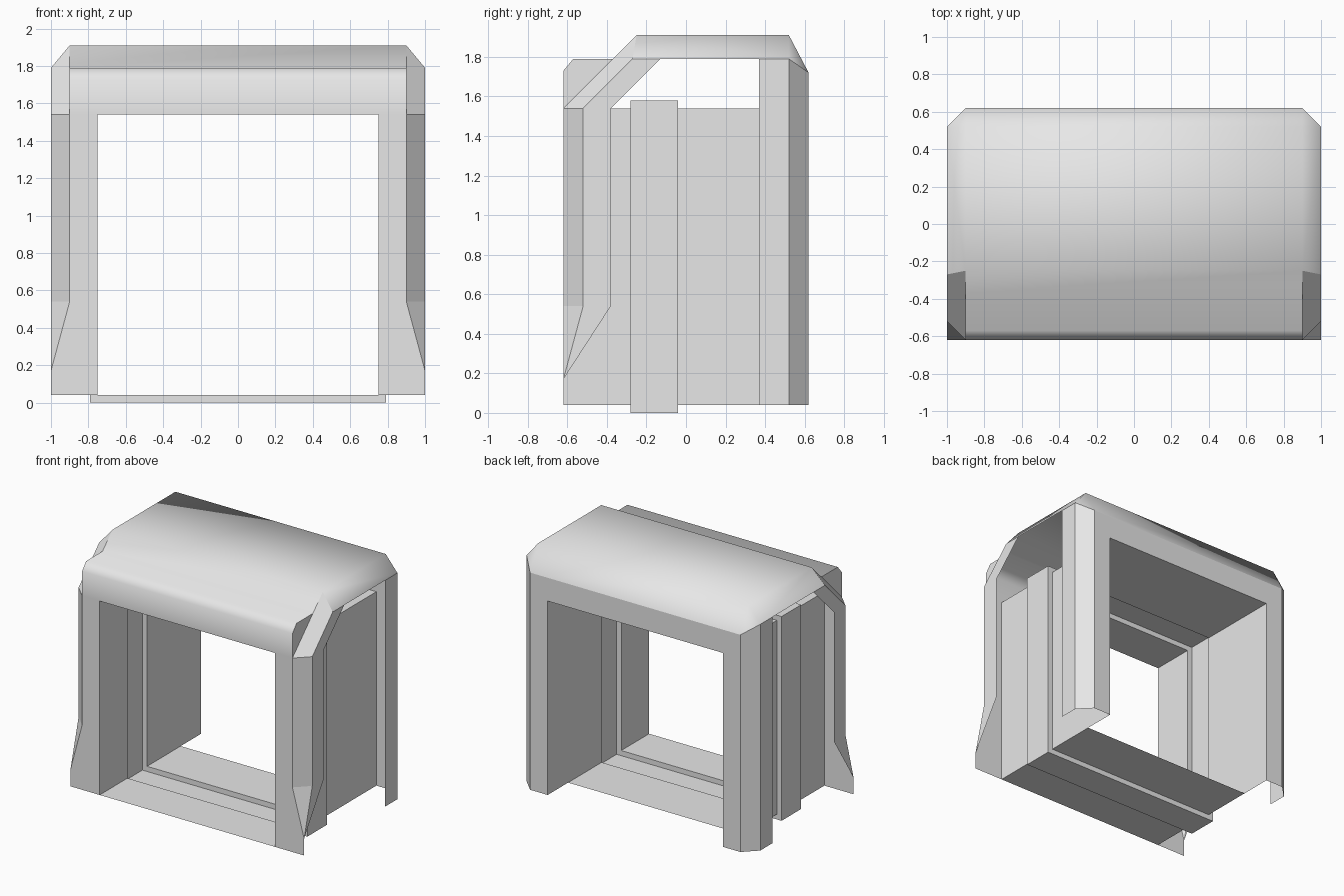
import bpy, bmesh
from math import radians
from mathutils import Vector

cube = bpy.data.objects.get("Cube")
if cube:
    bpy.data.objects.remove(cube, do_unlink=True)

grey = bpy.data.materials.new("plain grey")
grey.use_nodes = True
grey.diffuse_color = (0.8, 0.8, 0.8, 1)
grey.node_tree.nodes["Principled BSDF"].inputs["Base Color"].default_value = (0.8, 0.8, 0.8, 1)

CENTRE = Vector((0, 0, 0.9))
INNER, EDGE, SIDE = 0.75, 0.9, 1.0          # half widths: opening, chamfer start, outside
FRONT, BACK = -0.62, 0.62
BASE, LINTEL = 0.04, 1.54


def sheet(name, polys, mirror=False, inward=False, smooth=None):
    """Thin shell from polygons, each facing away from (or toward) the centre."""
    bm = bmesh.new()
    for poly in polys:
        bm.faces.new([bm.verts.new(p) for p in poly])
    bmesh.ops.remove_doubles(bm, verts=bm.verts, dist=0.001)
    bm.normal_update()
    for f in bm.faces:
        if (f.normal.dot(f.calc_center_median() - CENTRE) < 0) != inward:
            f.normal_flip()
    mesh = bpy.data.meshes.new(name)
    bm.to_mesh(mesh)
    bm.free()
    mesh.materials.append(grey)
    ob = bpy.data.objects.new(name, mesh)
    bpy.context.collection.objects.link(ob)
    if mirror:
        ob.modifiers.new("Mirror", 'MIRROR').use_axis[0] = True
    if smooth:
        bpy.ops.object.select_all(action='DESELECT')
        ob.select_set(True)
        bpy.context.view_layer.objects.active = ob
        bpy.ops.object.shade_smooth_by_angle(angle=radians(smooth))
    return ob


def at(x, profile):
    """Place (y, z) points on the plane of the given x."""
    return [(x, y, z) for y, z in profile]


def bridge(a, b):
    """Quads between two matching point rows; collapsed quads become triangles."""
    out = []
    for i in range(len(a) - 1):
        quad = [a[i], a[i + 1], b[i + 1], b[i]]
        out.append(list(dict.fromkeys(quad)))
    return out


# Inner tunnel with a recessed groove running all the way round
def ring(y, grow=0.0):
    w = INNER + grow
    return [(-w, y, BASE - grow), (-w, y, LINTEL + grow),
            (w, y, LINTEL + grow), (w, y, BASE - grow)]


rings = [ring(FRONT), ring(-0.28), ring(-0.28, 0.04), ring(-0.04, 0.04), ring(-0.04), ring(0.37)]
polys = []
for a, b in zip(rings, rings[1:]):
    polys += bridge(a + a[:1], b + b[:1])
polys += bridge(ring(0.37), ring(BACK))      # no floor behind the threshold
sheet("tunnel", polys, inward=True)

# Hood: front lintel, slope, roof and rear bevel
roof = [(-0.25, 1.91), (0.52, 1.91), (BACK, 1.72)]
lintel = [(FRONT, LINTEL), (FRONT, 1.73), (-0.57, 1.79), (-0.37, 1.79)]
hood = bridge(at(-EDGE, lintel + roof), at(EDGE, lintel + roof))

# Rear roof corners, smooth with the hood
rim_out = [(-0.25, 1.91), (0.52, 1.91), (BACK, 1.72)]
rim_in = [(-0.27, 1.79), (0.52, 1.79), (0.52, 1.79)]
for s in (-1, 1):
    hood += bridge(at(s * EDGE, rim_out), at(s * SIDE, rim_in))
sheet("hood", hood, smooth=65)
sheet("lintel_end", [at(EDGE, lintel)], mirror=True)

# Front posts: front face, chamfer with a flared foot, and side band
foot = (SIDE, FRONT, 0.17)
sheet("front_post_face", [[(INNER, FRONT, BASE), (SIDE, FRONT, BASE), foot,
                           (EDGE, FRONT, 0.54), (EDGE, FRONT, LINTEL), (INNER, FRONT, LINTEL)]],
      mirror=True)
outer = at(EDGE, [(FRONT, 0.54), (FRONT, LINTEL), (-0.25, 1.91)])
middle = at(SIDE, [(-0.52, 0.54), (-0.52, LINTEL), (-0.27, 1.79)])
inner = at(SIDE, [(-0.38, 0.54), (-0.38, LINTEL), (-0.13, 1.79)])
sheet("front_post_chamfer", bridge(outer, middle) + [[foot, middle[0], outer[0]]], mirror=True)
sheet("front_post_side", bridge(middle, inner) + [[foot, inner[0], middle[0]]], mirror=True)

# Rear posts: open channel of back face, chamfer and side, plus the rear header
sheet("rear_post", [
    [(INNER, BACK, BASE), (EDGE, BACK, BASE), (EDGE, BACK, 1.72), (INNER, BACK, 1.72)],
    [(EDGE, BACK, BASE), (SIDE, 0.52, BASE), (SIDE, 0.52, 1.79), (EDGE, BACK, 1.72)],
    [(SIDE, 0.52, BASE), (SIDE, 0.37, BASE), (SIDE, 0.37, 1.79), (SIDE, 0.52, 1.79)],
], mirror=True)
sheet("rear_header", [[(-INNER, BACK, LINTEL), (INNER, BACK, LINTEL),
                       (INNER, BACK, 1.72), (-INNER, BACK, 1.72)]])
